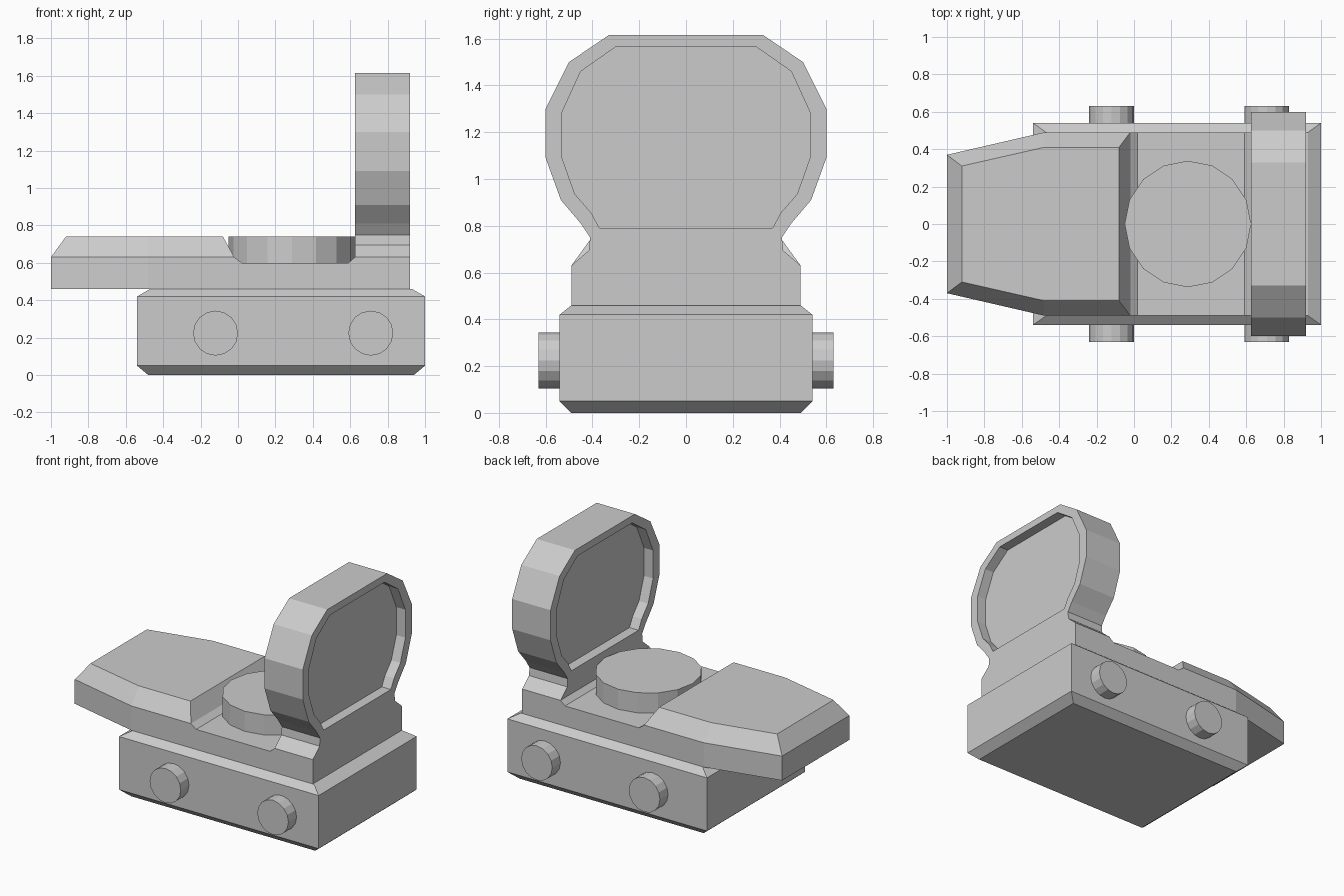
import bpy, bmesh, math
from mathutils import Matrix

if "Cube" in bpy.data.objects:
    bpy.data.objects.remove(bpy.data.objects["Cube"])


def finish(bm, name):
    bmesh.ops.remove_doubles(bm, verts=bm.verts, dist=1e-4)
    bmesh.ops.recalc_face_normals(bm, faces=bm.faces)
    me = bpy.data.meshes.new(name)
    bm.to_mesh(me)
    bm.free()
    ob = bpy.data.objects.new(name, me)
    bpy.context.collection.objects.link(ob)
    return ob


def add_face(bm, verts):
    # skip faces that collapse to a line or repeat a corner
    out = []
    for v in verts:
        if all((v.co - o.co).length > 1e-5 for o in out):
            out.append(v)
    if len(out) > 2:
        bm.faces.new(out)


def bridge(bm, a, b):
    n = len(a)
    for i in range(n):
        add_face(bm, (a[i], a[(i + 1) % n], b[(i + 1) % n], b[i]))


def cylinder(name, loc, radius, depth, sides, rot=Matrix()):
    bm = bmesh.new()
    bmesh.ops.create_cone(bm, cap_ends=True, segments=sides, radius1=radius,
                          radius2=radius, depth=depth,
                          matrix=Matrix.Translation(loc) @ rot)
    return finish(bm, name)


# mount base: block with chamfered top and bottom rims
bm = bmesh.new()
rings = []
for z, x0, x1, y in ((0, -.48, .94, .49), (.05, -.54, 1, .54),
                     (.42, -.54, 1, .54), (.46, -.47, .93, .49)):
    rings.append([bm.verts.new(p) for p in
                  ((x0, -y, z), (x1, -y, z), (x1, y, z), (x0, y, z))])
for a, b in zip(rings, rings[1:]):
    bridge(bm, a, b)
bm.faces.new(rings[0])
bm.faces.new(rings[-1])
finish(bm, "mount_base")

# body: sections along x with tapered hood, channel and front pad
# (side x, half width, side z, top x, top half width, top z)
stations = [(-1, .37, .63, -.92, .31, .74),
            (-.48, .49, .63, -.48, .41, .74),
            (-.02, .49, .63, -.08, .41, .74)]
stations += [(x, .49, z, x, .49, z) for x, z in
             ((-.02, .63), (.02, .60), (.59, .60), (.625, .63), (.92, .63))]
bm = bmesh.new()
rings = []
for x, y, z, xt, yt, zt in stations:
    rings.append([bm.verts.new(p) for p in
                  ((x, -y, .46), (x, -y, z), (xt, -yt, zt),
                   (xt, yt, zt), (x, y, z), (x, y, .46))])
for a, b in zip(rings, rings[1:]):
    bridge(bm, a, b)
for r in (rings[0], rings[-1]):
    add_face(bm, (r[0], r[1], r[4], r[5]))
    add_face(bm, (r[1], r[2], r[3], r[4]))
finish(bm, "body")

# lens housing: outline with the window sunk in on both faces
outer = [(.49, .63), (.415, .695), (.41, .75), (.45, .81), (.535, .91),
         (.60, 1.09), (.60, 1.30), (.50, 1.50), (.33, 1.615)]
inner = [(.37, .79), (.405, .855), (.475, .935), (.53, 1.09),
         (.53, 1.285), (.45, 1.46), (.30, 1.565)]


def loop(bm, half, x):
    pts = half + [(-y, z) for y, z in reversed(half)]
    return [bm.verts.new((x, y, z)) for y, z in pts]


bm = bmesh.new()
outs = []
for x, sunk in ((.625, .695), (.92, .85)):
    o, i, p = loop(bm, outer, x), loop(bm, inner, x), loop(bm, inner, sunk)
    outs.append(o)
    edges = [bm.edges.new((r[k], r[(k + 1) % len(r)]))
             for r in (o, i) for k in range(len(r))]
    bmesh.ops.triangle_fill(bm, use_beauty=True, use_dissolve=True, edges=edges)
    bridge(bm, i, p)
    bm.faces.new(p)
bridge(bm, outs[0], outs[1])
finish(bm, "lens_housing")

# adjustment dial
cylinder("dial", (.288, 0, .66), .338, .16, 16)

# clamp screws on both sides
turn = Matrix.Rotation(math.pi / 2, 4, 'X')
for side, s in (("front", -1), ("back", 1)):
    for n, x in enumerate((-.12, .71)):
        cylinder(f"{side}_screw_{n + 1}", (x, s * .575, .224), .12, .11, 16, turn)
